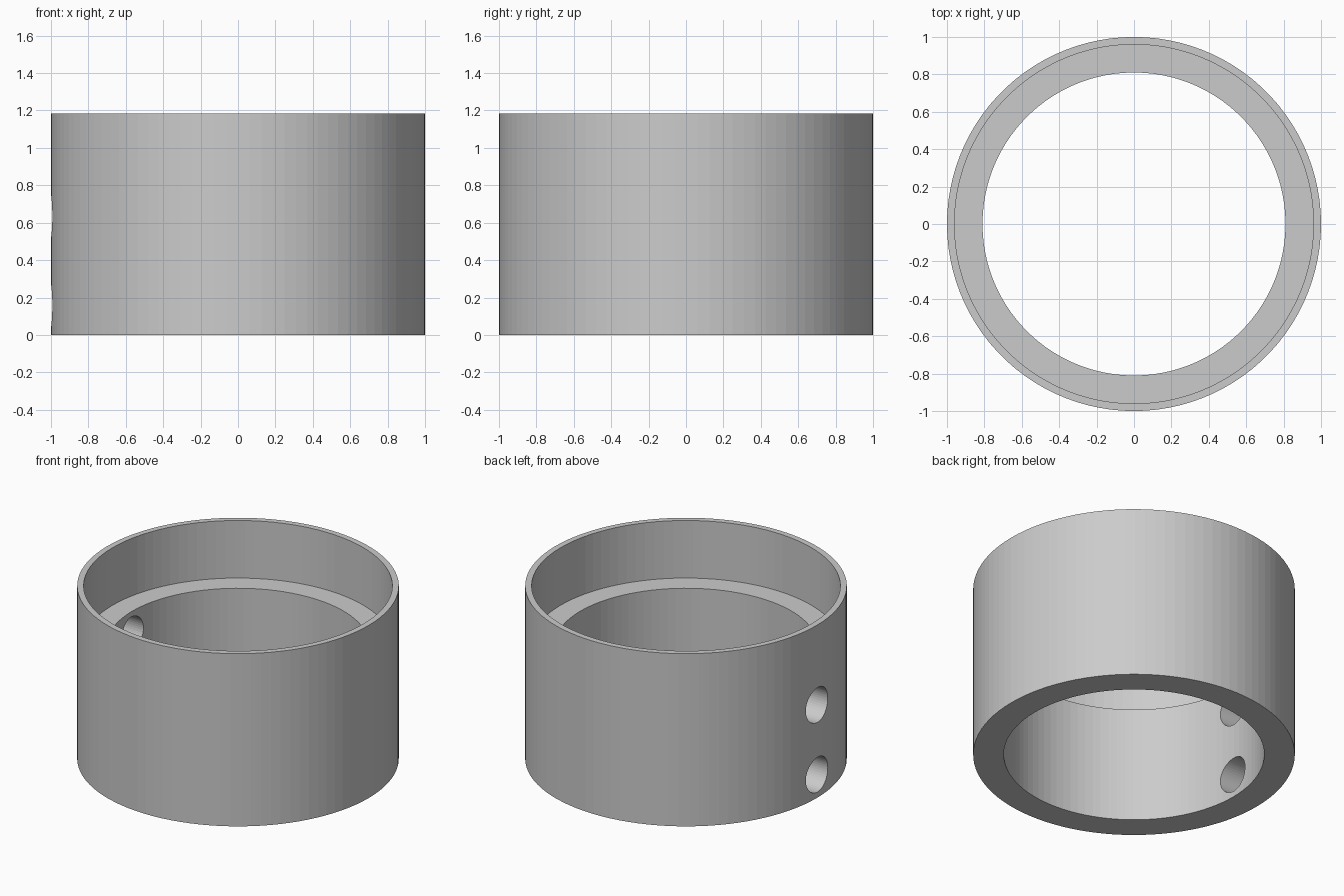
import bpy, bmesh, math
from mathutils import Matrix, Vector

if "Cube" in bpy.data.objects:
    bpy.data.objects.remove(bpy.data.objects["Cube"])

SEGMENTS = 100
# (radius, height) cross-section: bore, ledge, recess, rim, outer wall
PROFILE = [(0.81, 0.0), (0.81, 0.79), (0.96, 0.79), (0.96, 1.185), (1.0, 1.185), (1.0, 0.0)]
HOLE_HEIGHTS = (0.157, 0.635)
HOLE_RADIUS = 0.119

grey = bpy.data.materials.new("grey")
grey.diffuse_color = (0.6, 0.6, 0.6, 1)
grey.use_nodes = True
grey.node_tree.nodes["Principled BSDF"].inputs["Base Color"].default_value = grey.diffuse_color


def add_object(name, bm):
    bmesh.ops.recalc_face_normals(bm, faces=bm.faces[:])
    mesh = bpy.data.meshes.new(name)
    bm.to_mesh(mesh)
    bm.free()
    mesh.materials.append(grey)
    obj = bpy.data.objects.new(name, mesh)
    bpy.context.collection.objects.link(obj)
    return obj


# Stepped ring, lathed from the cross-section
bm = bmesh.new()
rings = []
for i in range(SEGMENTS):
    a = 2 * math.pi * i / SEGMENTS
    rings.append([bm.verts.new((r * math.cos(a), r * math.sin(a), z)) for r, z in PROFILE])
n = len(PROFILE)
for i in range(SEGMENTS):
    p, q = rings[i], rings[(i + 1) % SEGMENTS]
    for k in range(n):
        m = (k + 1) % n
        bm.faces.new((p[k], q[k], q[m], p[m]))
collar = add_object("collar", bm)

# Two radial screw holes through the left wall
bm = bmesh.new()
for z in HOLE_HEIGHTS:
    matrix = Matrix.Translation(Vector((-0.9, 0, z))) @ Matrix.Rotation(math.pi / 2, 4, 'Y')
    bmesh.ops.create_cone(bm, cap_ends=True, segments=48, radius1=HOLE_RADIUS,
                          radius2=HOLE_RADIUS, depth=0.6, matrix=matrix)
cutter = add_object("hole_cutter", bm)
cutter.hide_render = True

cut = collar.modifiers.new("screw_holes", 'BOOLEAN')
cut.operation = 'DIFFERENCE'
cut.solver = 'EXACT'
cut.object = cutter
bpy.context.view_layer.objects.active = collar
collar.select_set(True)
bpy.ops.object.modifier_apply(modifier=cut.name)
bpy.data.objects.remove(cutter)
